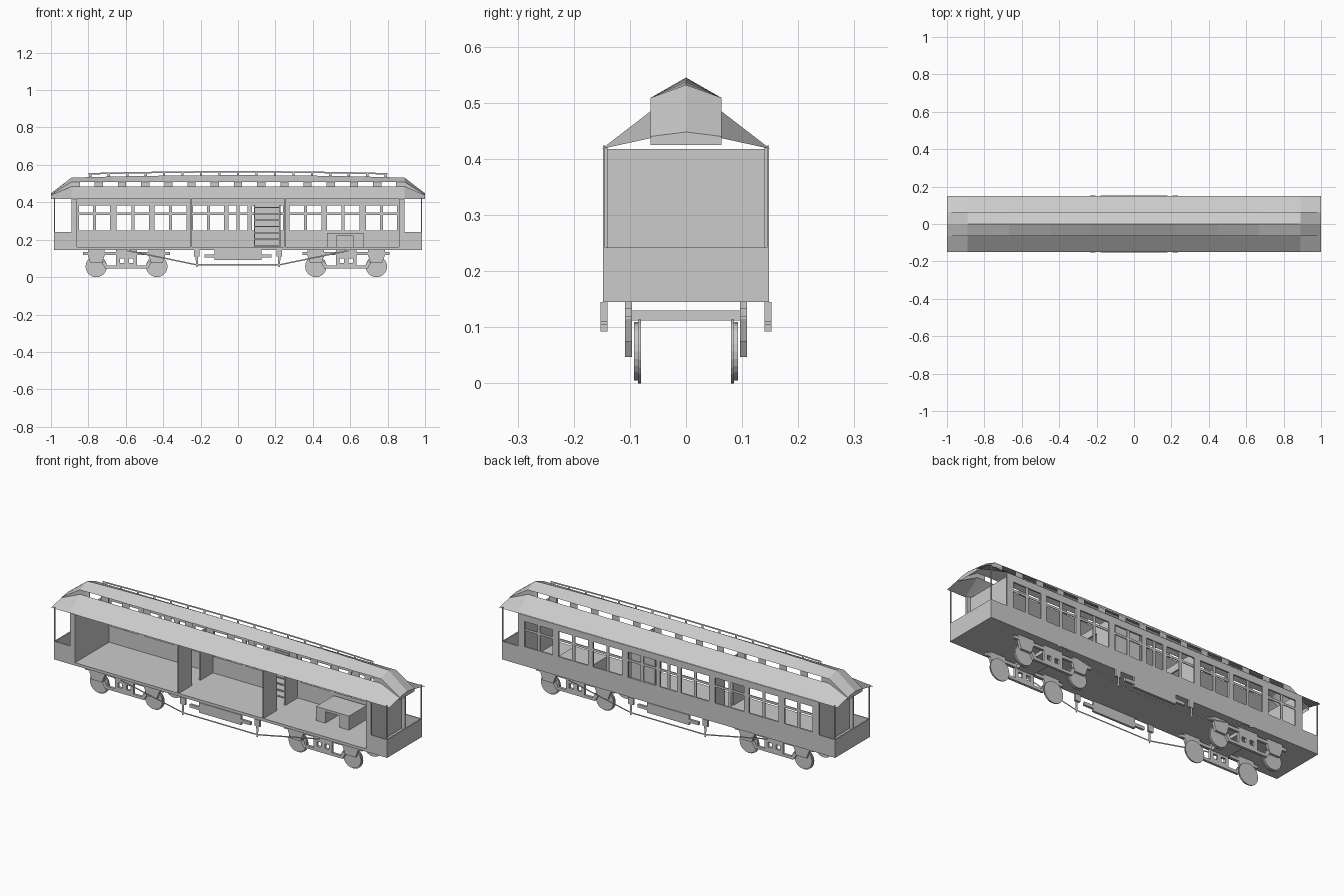
import bpy, bmesh, math
from mathutils import Matrix

if "Cube" in bpy.data.objects:
    bpy.data.objects.remove(bpy.data.objects["Cube"])

grey = bpy.data.materials.new("plain_grey")
grey.diffuse_color = (0.6, 0.6, 0.6, 1)
grey.use_nodes = True
grey.node_tree.nodes["Principled BSDF"].inputs["Base Color"].default_value = grey.diffuse_color


def finish(name, bm):
    me = bpy.data.meshes.new(name)
    bm.to_mesh(me)
    bm.free()
    me.materials.append(grey)
    ob = bpy.data.objects.new(name, me)
    bpy.context.collection.objects.link(ob)
    return ob


def boxes(name, items):
    """One object from boxes given as (x0, x1, y0, y1, z0, z1)."""
    bm = bmesh.new()
    for x0, x1, y0, y1, z0, z1 in items:
        m = Matrix.Translation(((x0 + x1) / 2, (y0 + y1) / 2, (z0 + z1) / 2))
        m = m @ Matrix.Diagonal((x1 - x0, abs(y1 - y0), z1 - z0, 1))
        bmesh.ops.create_cube(bm, size=1, matrix=m)
    return finish(name, bm)


def plates(name, outlines, y, depth=0.0):
    """Outlines in x and z, drawn at y and given a depth along y."""
    bm = bmesh.new()
    for pts in outlines:
        f = bm.faces.new([bm.verts.new((x, y, z)) for x, z in pts])
        if depth:
            r = bmesh.ops.extrude_face_region(bm, geom=[f])
            for v in r["geom"]:
                if isinstance(v, bmesh.types.BMVert):
                    v.co.y += depth
    bmesh.ops.recalc_face_normals(bm, faces=bm.faces)
    return finish(name, bm)


def loft(name, rows):
    """Sheet through rows of points."""
    bm = bmesh.new()
    vs = [[bm.verts.new(p) for p in r] for r in rows]
    for a, b in zip(vs, vs[1:]):
        for i in range(len(a) - 1):
            bm.faces.new((a[i], b[i], b[i + 1], a[i + 1]))
    return finish(name, bm)


def strip(path, h):
    """Ribbon quads of height h along an x, z path."""
    return [[a, b, (b[0], b[1] + h), (a[0], a[1] + h)] for a, b in zip(path, path[1:])]


W = 0.148      # half width of the body
T = 0.008      # wall thickness

# Floor and end platforms with low panels and thin corner posts
boxes("floor", [(-0.985, 0.985, -W, W, 0.145, 0.16)])
for s, side in ((-1, "left"), (1, "right")):
    def span(a, b):
        return tuple(sorted((s * a, s * b)))
    boxes(side + "_platform_panels",
          [(*span(0.979, 0.985), -W, W, 0.145, 0.242)]
          + [(*span(0.86, 0.979), *sorted((q * W, q * (W - 0.005))), 0.145, 0.242) for q in (-1, 1)])
    boxes(side + "_corner_posts",
          [(*span(0.979, 0.984), *sorted((q * W, q * (W - 0.004))), 0.242, 0.424) for q in (-1, 1)])
    # End wall and its wider outer edges
    boxes(side + "_end_wall",
          [(*span(0.86, 0.868), -W, W, 0.16, 0.418)]
          + [(*span(0.86, 0.89), *sorted((q * W, q * (W - T))), 0.16, 0.42) for q in (-1, 1)])
    # Inner partition with a central doorway
    boxes(side + "_partition",
          [(*span(0.247, 0.255), -W, -0.035, 0.16, 0.418),
           (*span(0.247, 0.255), 0.035, W, 0.16, 0.418),
           (*span(0.247, 0.255), -0.035, 0.035, 0.38, 0.418)])

# Rear wall with window openings; the front stays open
half = [(0.075, 0.24), (0.275, 0.447), (0.475, 0.65), (0.685, 0.85)]
windows = [(-b, -a) for a, b in reversed(half)] + [(-0.05, 0.05)] + half
Y0, Y1, SILL, HEAD = W - T, W, 0.248, 0.383
wall = [(-0.86, 0.86, Y0, Y1, 0.16, SILL), (-0.86, 0.86, Y0, Y1, HEAD, 0.42)]
edges = [-0.86] + [e for w in windows for e in w] + [0.86]
wall += [(edges[i], edges[i + 1], Y0, Y1, SILL, HEAD) for i in range(0, len(edges), 2)]
boxes("rear_wall", wall)
bars = []
for a, b in windows:
    c = (a + b) / 2
    bars += [(a, b, Y0 + 0.002, Y1 - 0.002, 0.333, 0.345),
             (c - 0.008, c + 0.008, Y0 + 0.002, Y1 - 0.002, SILL, HEAD)]
boxes("window_bars", bars)

# Interior fittings
boxes("shelf_rack",
      [(0.085, 0.228, 0.09, 0.14, z, z + 0.007) for z in [0.165 + 0.034 * i for i in range(7)]]
      + [(0.085, 0.09, 0.09, 0.14, 0.16, 0.385), (0.223, 0.228, 0.09, 0.14, 0.16, 0.385),
         (0.085, 0.228, 0.134, 0.14, 0.16, 0.385)])
boxes("desk", [(0.475, 0.67, -0.02, 0.13, 0.222, 0.235),
               (0.475, 0.53, -0.02, 0.13, 0.16, 0.222),
               (0.615, 0.67, -0.02, 0.13, 0.16, 0.222),
               (0.53, 0.615, 0.12, 0.13, 0.16, 0.222)])

# Raised centre roof, arched lengthwise and sloping down at both ends
def ridge(x):
    return 0.532 + 0.013 * (1 - (x / 0.89) ** 2)


stations = [-0.89 + 1.78 * i / 8 for i in range(9)]
def end_row(x, z, zr):
    return [(x, -0.063, z), (x, 0, zr), (x, 0.063, z)]


rows = [end_row(-1, 0.425, 0.425), end_row(-1, 0.44, 0.448)]
rows += [end_row(x, 0.509, ridge(x)) for x in stations]
rows += [end_row(1, 0.44, 0.448), end_row(1, 0.425, 0.425)]
loft("upper_roof", rows)

# Lower side roofs and the window band between the two roof levels
for q, side in ((-1, "front"), (1, "rear")):
    loft(side + "_lower_roof",
         [[(x, q * 0.15, 0.418), (x, q * 0.063, z)]
          for x, z in ((-1, 0.437), (-0.89, 0.485), (0.89, 0.485), (1, 0.437))])
    band = [[(s * 0.89, 0.485), (s * 0.89, 0.509), (s, 0.44), (s, 0.425)] for s in (-1, 1)]
    for i in range(15):
        c = -0.868 + 1.736 * i / 14
        band.append([(c - 0.022, 0.485), (c + 0.022, 0.485), (c + 0.022, 0.509), (c - 0.022, 0.509)])
    plates(side + "_roof_window_posts", band, q * 0.063)

# Thin walkway board on the ridge with small supports
xs = [-0.8 + 0.2 * i for i in range(9)]
board = strip([(x, ridge(x) + 0.014) for x in xs], 0.008)
for i in range(17):
    x = -0.79 + 1.58 * i / 16
    board.append([(x - 0.006, ridge(x) - 0.002), (x + 0.006, ridge(x) - 0.002),
                  (x + 0.006, ridge(x) + 0.015), (x - 0.006, ridge(x) + 0.015)])
plates("roof_walkway", board, 0)

# Truss rods, posts and equipment boxes below both sides
for q, side in ((-1, "front"), (1, "rear")):
    rod = [(-0.59, 0.138), (-0.22, 0.062), (0.22, 0.062), (0.59, 0.138)]
    feet = [[(c - 0.007, 0.11), (c + 0.007, 0.11), (c + 0.004, 0.053), (c - 0.004, 0.053)]
            for c in (-0.22, 0.22)]
    plates(side + "_truss_rod", strip(rod, 0.007) + feet, q * 0.151)
    ya, yb = sorted((q * 0.14, q * 0.152))
    boxes(side + "_truss_posts", [(c - 0.015, c + 0.015, ya, yb, 0.11, 0.145) for c in (-0.22, 0.22)])
    boxes(side + "_equipment_box", [(-0.125, 0.125, ya, yb, 0.092, 0.145),
                                    (-0.18, -0.125, ya, yb, 0.105, 0.122),
                                    (0.125, 0.18, ya, yb, 0.105, 0.122)])

# Two four-wheel trucks
for c, label in ((-0.596, "left"), (0.578, "right")):
    boxes(label + "_truck_beam", [(c - 0.05, c + 0.05, -0.1, 0.1, 0.112, 0.13)])
    for q, side in ((-1, "front"), (1, "rear")):
        frame = []
        for s in (-1, 1):
            w = c + s * 0.162
            # Axle guard, outer arm, inner arm and sloping hanger
            frame += [[(w - 0.045, 0.145), (w + 0.045, 0.145), (w + 0.045, 0.115),
                       (w + 0.03, 0.075), (w - 0.03, 0.075), (w - 0.045, 0.115)],
                      [(w + s * 0.045, 0.118), (w + s * 0.07, 0.118),
                       (w + s * 0.07, 0.134), (w + s * 0.045, 0.134)],
                      [(w - s * 0.045, 0.118), (c + s * 0.055, 0.118),
                       (c + s * 0.055, 0.134), (w - s * 0.045, 0.134)],
                      [(w - s * 0.03, 0.075), (w - s * 0.045, 0.09),
                       (c + s * 0.095, 0.047), (c + s * 0.115, 0.047)],
                      # Upright of the pierced centre plate
                      [(c + s * 0.055, 0.06), (c + s * 0.036, 0.06),
                       (c + s * 0.036, 0.145), (c + s * 0.055, 0.145)]]
        frame += [[(c - a, z0), (c + a, z0), (c + a, z1), (c - a, z1)]
                  for a, z0, z1 in ((0.105, 0.047, 0.062), (0.036, 0.062, 0.075),
                                    (0.036, 0.1, 0.145), (0.012, 0.075, 0.1))]
        plates(f"{label}_truck_{side}_frame", frame, q * 0.096, q * 0.013)
        for s in (-1, 1):
            # Wheel disc with a wider inner flange
            bm = bmesh.new()
            for r, y, d in ((0.052, 0.087, 0.012), (0.057, 0.083, 0.005)):
                m = Matrix.Translation((c + s * 0.162, q * y, 0.057)) @ Matrix.Rotation(math.pi / 2, 4, 'X')
                bmesh.ops.create_cone(bm, cap_ends=True, segments=24, radius1=r, radius2=r, depth=d, matrix=m)
            finish(f"{label}_truck_{side}_wheel", bm)
